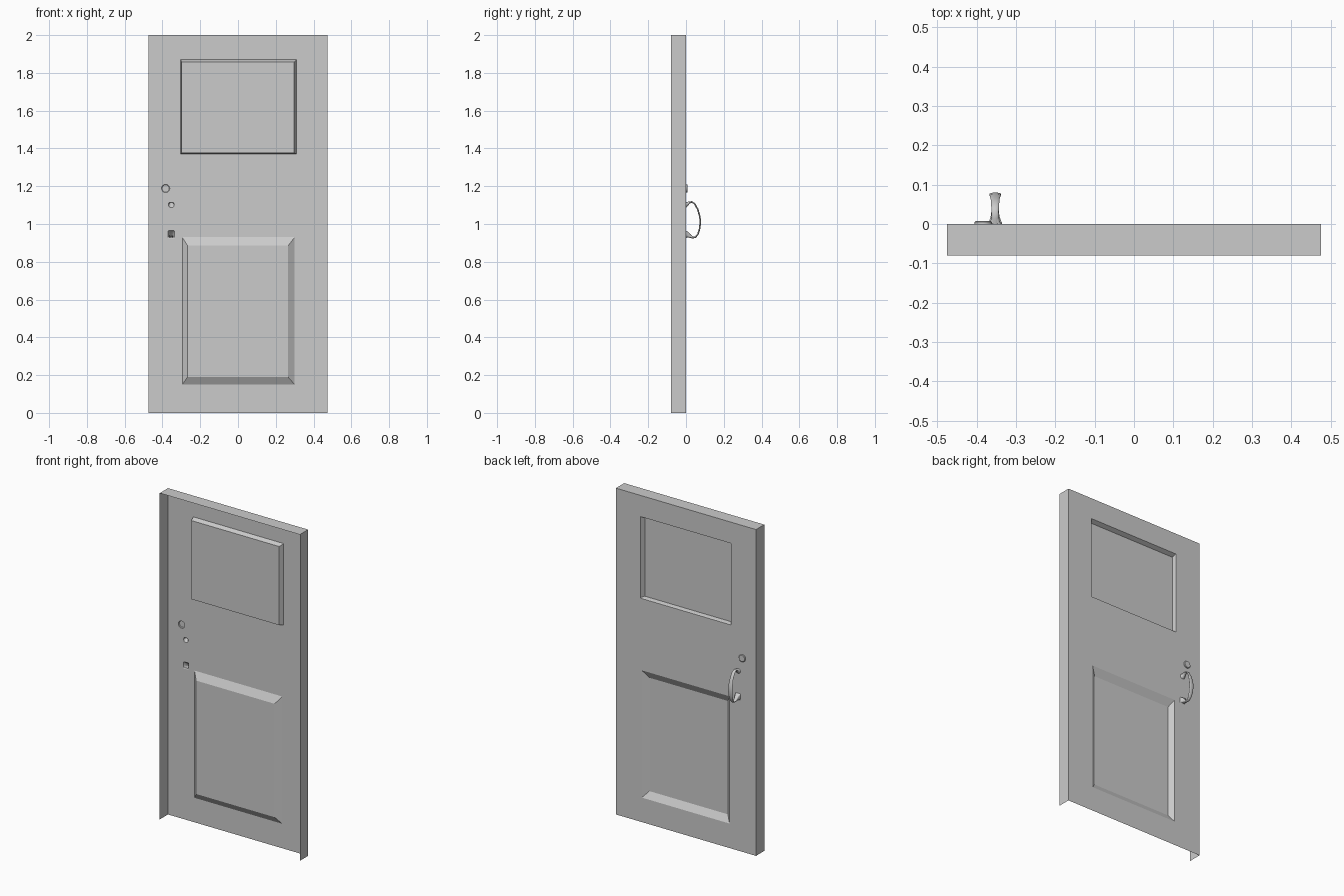
import bpy, bmesh, math
from mathutils import Vector

if "Cube" in bpy.data.objects:
    bpy.data.objects.remove(bpy.data.objects["Cube"])

W, H, D = 0.475, 2.0, 0.08
HX = -0.353            # handle centre line
SIDES = 16


def rect(x0, x1, z0, z1, y=0.0):
    return [(x0, y, z0), (x1, y, z0), (x1, y, z1), (x0, y, z1)]


def circle(x, z, r, y=0.0):
    return [(x + r * math.cos(a), y, z + r * math.sin(a))
            for a in (2 * math.pi * i / SIDES for i in range(SIDES))]


def add_ring(bm, pts):
    return [bm.verts.new(p) for p in pts]


def bridge(bm, a, b):
    n = len(a)
    for i in range(n):
        bm.faces.new((a[i], a[(i + 1) % n], b[(i + 1) % n], b[i]))


def loft(bm, rings, cap=False):
    vs = [add_ring(bm, r) for r in rings]
    for a, b in zip(vs, vs[1:]):
        bridge(bm, a, b)
    if cap:
        bm.faces.new(vs[-1])
    return vs


def finish(bm, name, smooth=None):
    bmesh.ops.remove_doubles(bm, verts=bm.verts, dist=1e-5)
    bmesh.ops.recalc_face_normals(bm, faces=bm.faces)
    me = bpy.data.meshes.new(name)
    bm.to_mesh(me)
    bm.free()
    ob = bpy.data.objects.new(name, me)
    bpy.context.collection.objects.link(ob)
    if smooth:
        bpy.context.view_layer.objects.active = ob
        ob.select_set(True)
        bpy.ops.object.shade_smooth_by_angle(angle=math.radians(smooth))
        ob.select_set(False)


def handle_rings():
    # y, z, half width, half thickness, squareness exponent
    stations = [
        (0.000, 1.102, 0.016, 0.016, 2), (0.006, 1.106, 0.012, 0.011, 2),
        (0.016, 1.113, 0.010, 0.006, 2), (0.030, 1.117, 0.009, 0.004, 2),
        (0.046, 1.107, 0.010, 0.004, 2), (0.062, 1.078, 0.011, 0.004, 2),
        (0.073, 1.040, 0.014, 0.004, 2), (0.076, 1.010, 0.015, 0.004, 2),
        (0.072, 0.975, 0.014, 0.004, 2), (0.063, 0.946, 0.011, 0.004, 2),
        (0.050, 0.930, 0.009, 0.004, 2), (0.036, 0.928, 0.009, 0.005, 2),
        (0.020, 0.936, 0.011, 0.009, 3), (0.008, 0.943, 0.014, 0.015, 5),
        (0.000, 0.944, 0.018, 0.021, 8)]
    rings = []
    for i, (y, z, w, th, e) in enumerate(stations):
        a, b = stations[max(i - 1, 0)], stations[min(i + 1, len(stations) - 1)]
        t = Vector((b[0] - a[0], b[1] - a[1])).normalized()
        if i in (0, len(stations) - 1):
            t = Vector((1 if i == 0 else -1, 0))
        ring = []
        for k in range(SIDES):
            an = 2 * math.pi * k / SIDES
            c, s = math.cos(an), math.sin(an)
            u = math.copysign(abs(c) ** (2 / e), c) * w
            v = math.copysign(abs(s) ** (2 / e), s) * th
            ring.append((HX + u, y - t.y * v, z + t.x * v))
        rings.append(ring)
    return rings


# Pull handle: hollow strap growing out of the door face
grip = handle_rings()
bm = bmesh.new()
loft(bm, grip)
finish(bm, "pull_handle", 50)

# Lock cylinder: low round boss
lock = circle(-0.383, 1.188, 0.022)
bm = bmesh.new()
loft(bm, [lock, circle(-0.383, 1.188, 0.022, 0.005),
          circle(-0.383, 1.188, 0.019, 0.008)], cap=True)
finish(bm, "lock_cylinder", 30)

# Door skin with openings for window, panel and hardware
window = rect(-0.305, 0.31, 1.37, 1.87)
panel = rect(-0.295, 0.30, 0.15, 0.93)
bm = bmesh.new()
edges = []
for pts in (rect(-W, W, 0, H), window, panel, lock, grip[0], grip[-1]):
    vs = add_ring(bm, pts)
    edges += [bm.edges.new((vs[i - 1], vs[i])) for i in range(len(vs))]
bmesh.ops.triangle_fill(bm, edges=edges, use_beauty=True, normal=(0, 1, 0))
# Side and top returns; the inner side and bottom stay open
rim = [(-W, 0), (-W, H), (W, H), (W, 0)]
for (xa, za), (xb, zb) in zip(rim, rim[1:]):
    bm.faces.new([bm.verts.new(p) for p in
                  ((xa, 0, za), (xb, 0, zb), (xb, -D, zb), (xa, -D, za))])
finish(bm, "door_shell")

# Recessed window pane
bm = bmesh.new()
loft(bm, [window, rect(-0.302, 0.307, 1.373, 1.867, -0.006),
          rect(-0.299, 0.297, 1.376, 1.858, -0.025)], cap=True)
finish(bm, "window_recess")

# Recessed lower panel with sloped border
bm = bmesh.new()
loft(bm, [panel, rect(-0.267, 0.265, 0.19, 0.885, -0.024)], cap=True)
finish(bm, "lower_panel")
